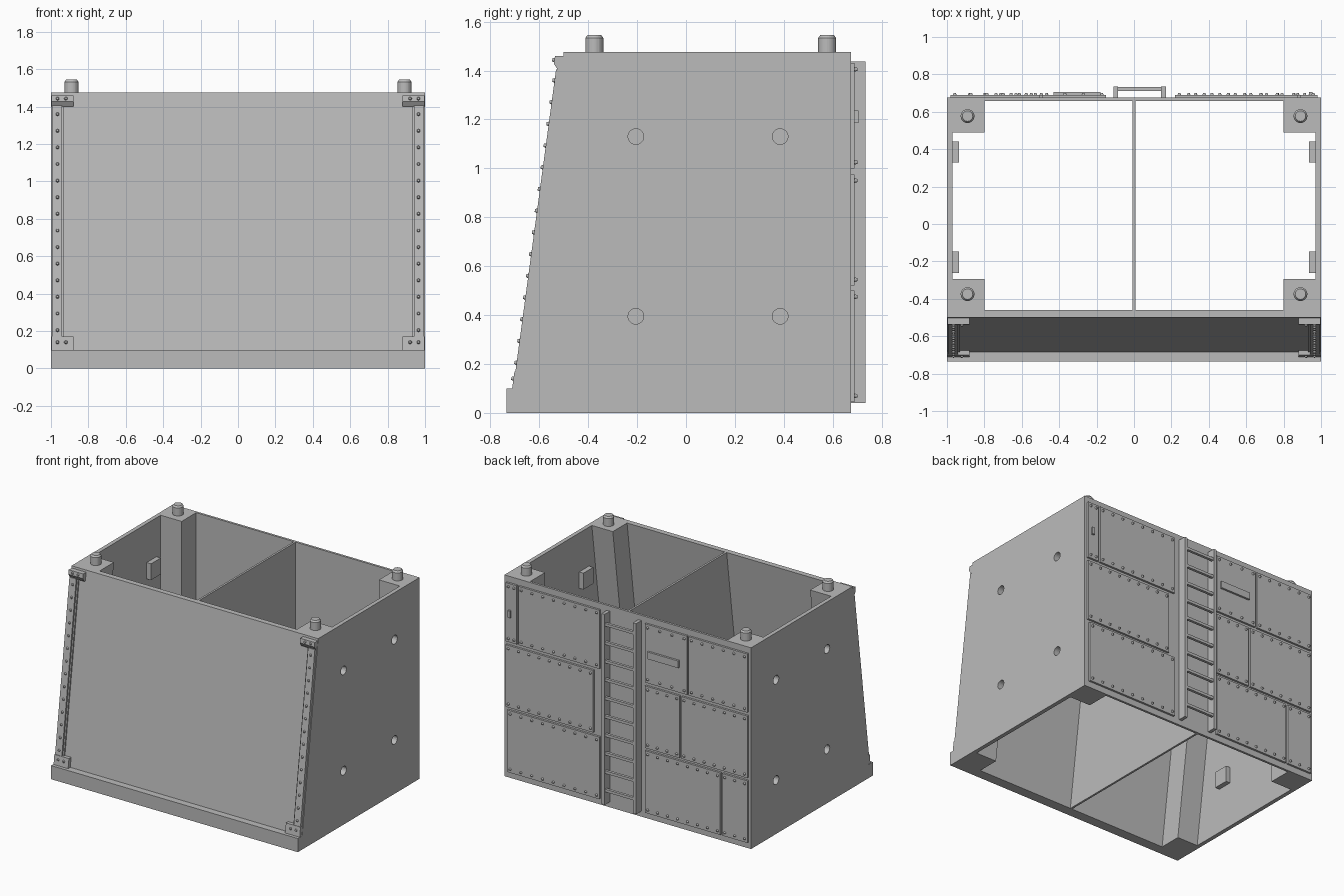
import bpy, bmesh, math
from mathutils import Matrix, Vector

if "Cube" in bpy.data.objects:
    bpy.data.objects.remove(bpy.data.objects["Cube"], do_unlink=True)

grey = bpy.data.materials.new("plain grey")
grey.use_nodes = True
grey.diffuse_color = (0.5, 0.5, 0.5, 1)
grey.node_tree.nodes["Principled BSDF"].inputs["Base Color"].default_value = (0.5, 0.5, 0.5, 1)

TOP, BACK, LEDGE = 1.475, 0.675, 0.1


def front_y(z):
    """Depth of the leaning front face at height z."""
    return -0.685 + (z - LEDGE) * 0.185 / (TOP - LEDGE)


def finish(name, bm):
    bmesh.ops.recalc_face_normals(bm, faces=bm.faces)
    mesh = bpy.data.meshes.new(name)
    bm.to_mesh(mesh)
    bm.free()
    mesh.materials.append(grey)
    ob = bpy.data.objects.new(name, mesh)
    bpy.context.collection.objects.link(ob)
    return ob


def prism(name, profile, x0, x1):
    """Extrude a (y, z) profile from x0 to x1."""
    bm = bmesh.new()
    face = bm.faces.new([bm.verts.new((x0, y, z)) for y, z in profile])
    out = bmesh.ops.extrude_face_region(bm, geom=[face])
    moved = [v for v in out["geom"] if isinstance(v, bmesh.types.BMVert)]
    bmesh.ops.translate(bm, verts=moved, vec=(x1 - x0, 0, 0))
    return finish(name, bm)


def box(name, x0, x1, y0, y1, z0, z1):
    return prism(name, [(y0, z0), (y1, z0), (y1, z1), (y0, z1)], x0, x1)


def studs(name, points, direction, radius, tip, height, sides):
    """Tapered round studs at all points, pointing one way."""
    bm = bmesh.new()
    turn = Vector((0, 0, 1)).rotation_difference(Vector(direction)).to_matrix().to_4x4()
    for p in points:
        m = Matrix.Translation(p) @ turn @ Matrix.Translation((0, 0, height / 2))
        bmesh.ops.create_cone(bm, cap_ends=True, segments=sides, radius1=radius,
                              radius2=tip, depth=height, matrix=m)
    return finish(name, bm)


def cut(ob, cutter):
    mod = ob.modifiers.new("cut", 'BOOLEAN')
    mod.operation, mod.solver, mod.object = 'DIFFERENCE', 'EXACT', cutter
    bpy.context.view_layer.objects.active = ob
    bpy.ops.object.modifier_apply(modifier=mod.name)


def discard(ob):
    bpy.data.objects.remove(ob, do_unlink=True)


def cavity(front_gap, rear):
    """Sloping profile of the hollow inside, running past both open ends."""
    lo, hi = -0.1, TOP + 0.1
    return [(front_y(lo) + front_gap, lo), (rear, lo), (rear, hi), (front_y(hi) + front_gap, hi)]


# Hollow shell: the cuts leave walls, corner posts and the middle partition
shell = prism("shell", [(-0.735, 0), (BACK, 0), (BACK, TOP), (front_y(TOP), TOP),
                        (front_y(LEDGE), LEDGE), (-0.735, LEDGE)], -1, 1)
for s in (-1, 1):
    for profile, x0, x1 in ((cavity(0.04, 0.658), 0.0075, 0.8),
                            (cavity(0.205, 0.49), 0.7, 0.97)):
        c = prism("cavity_cutter", profile, s * x0, s * x1)
        cut(shell, c)
        discard(c)

# Blind round pockets in the side walls with bosses behind them
for s in (-1, 1):
    for y in (-0.205, 0.385):
        for z in (0.395, 1.13):
            boss = prism("pocket_boss", [(y - 0.057, z - 0.06), (y + 0.057, z - 0.06),
                                         (y + 0.057, z + 0.06), (y - 0.057, z + 0.06)],
                         s * 0.935, s * 0.975)
            c = studs("pocket_cutter", [(s * 0.95, y, z)], (s, 0, 0), 0.032, 0.032, 0.1, 24)
            cut(shell, c)
            cut(boss, c)
            discard(c)

# Locating pins on the corner posts
corners = [(s * 0.89, y) for s in (-1, 1) for y in (-0.375, 0.577)]
studs("pin_shafts", [(x, y, TOP - 0.01) for x, y in corners], (0, 0, 1), 0.037, 0.037, 0.068, 24)
studs("pin_tips", [(x, y, TOP + 0.058) for x, y in corners], (0, 0, 1), 0.037, 0.028, 0.012, 24)


# Riveted edge strips and brackets on the sloping front
def front_plate(name, x0, x1, z0, z1, low, high):
    prism(name, [(front_y(z0) + 0.005, z0), (front_y(z0) - low, z0),
                 (front_y(z1) - high, z1), (front_y(z1) + 0.005, z1)], x0, x1)


out = Vector((0, -1, 0.1345)).normalized()
for s in (-1, 1):
    front_plate("edge_strip_base", s * 0.93, s * 0.995, 0.107, 1.405, 0.01, 0.01)
    front_plate("edge_strip", s * 0.94, s * 0.995, 0.107, 1.405, 0.022, 0.022)
    front_plate("lower_bracket", s * 0.88, s * 0.998, LEDGE, 0.17, 0.026, 0.026)
    front_plate("upper_bracket", s * 0.88, s * 0.998, 1.428, 1.46, 0.034, 0.034)
    front_plate("upper_bracket_chamfer", s * 0.88, s * 0.998, 1.4, 1.428, 0.012, 0.034)
    points = [(s * 0.965, front_y(z) - 0.021, z)
              for z in (0.205 + 0.0888 * i for i in range(14))]
    for z, t in ((0.14, 0.025), (1.443, 0.033)):
        points += [(s * x, front_y(z) - t, z) for x in (0.92, 0.965)]
    studs("front_rivets", points, out, 0.01, 0.006, 0.01, 10)

# Riveted plates on the back, row by row
rows = [
    (1.0, 1.43, [(0.89, 0.98), (0.22, 0.875), (-0.49, -0.15), (-0.98, -0.505)]),
    (0.52, 0.975, [(0.27, 0.98), (-0.43, -0.15), (-0.98, -0.445)]),
    (0.045, 0.5, [(0.22, 0.965), (-0.76, -0.15), (-0.98, -0.775)]),
]
rivets = []
for z0, z1, spans in rows:
    for x0, x1 in spans:
        box("back_plate", x0, x1, BACK - 0.005, 0.69, z0, z1)
        n = max(2, round((x1 - x0) / 0.08))
        for i in range(n):
            x = x0 + 0.022 + (x1 - x0 - 0.044) * i / (n - 1)
            rivets += [(x, 0.689, z0 + 0.025), (x, 0.689, z1 - 0.025)]
studs("back_rivets", rivets, (0, 1, 0), 0.01, 0.006, 0.012, 10)

# Raised handles on two plates
box("long_handle", -0.43, -0.18, 0.685, 0.705, 1.185, 1.237)
box("short_handle", 0.935, 0.955, 0.685, 0.705, 1.185, 1.237)

# Ladder
for x in (-0.11, 0.145):
    box("ladder_rail", x, x + 0.025, BACK - 0.005, 0.735, 0.04, 1.437)
for i in range(10):
    z = 0.145 + 0.135 * i
    box("ladder_rung", -0.09, 0.15, 0.712, 0.732, z - 0.01, z + 0.01)
